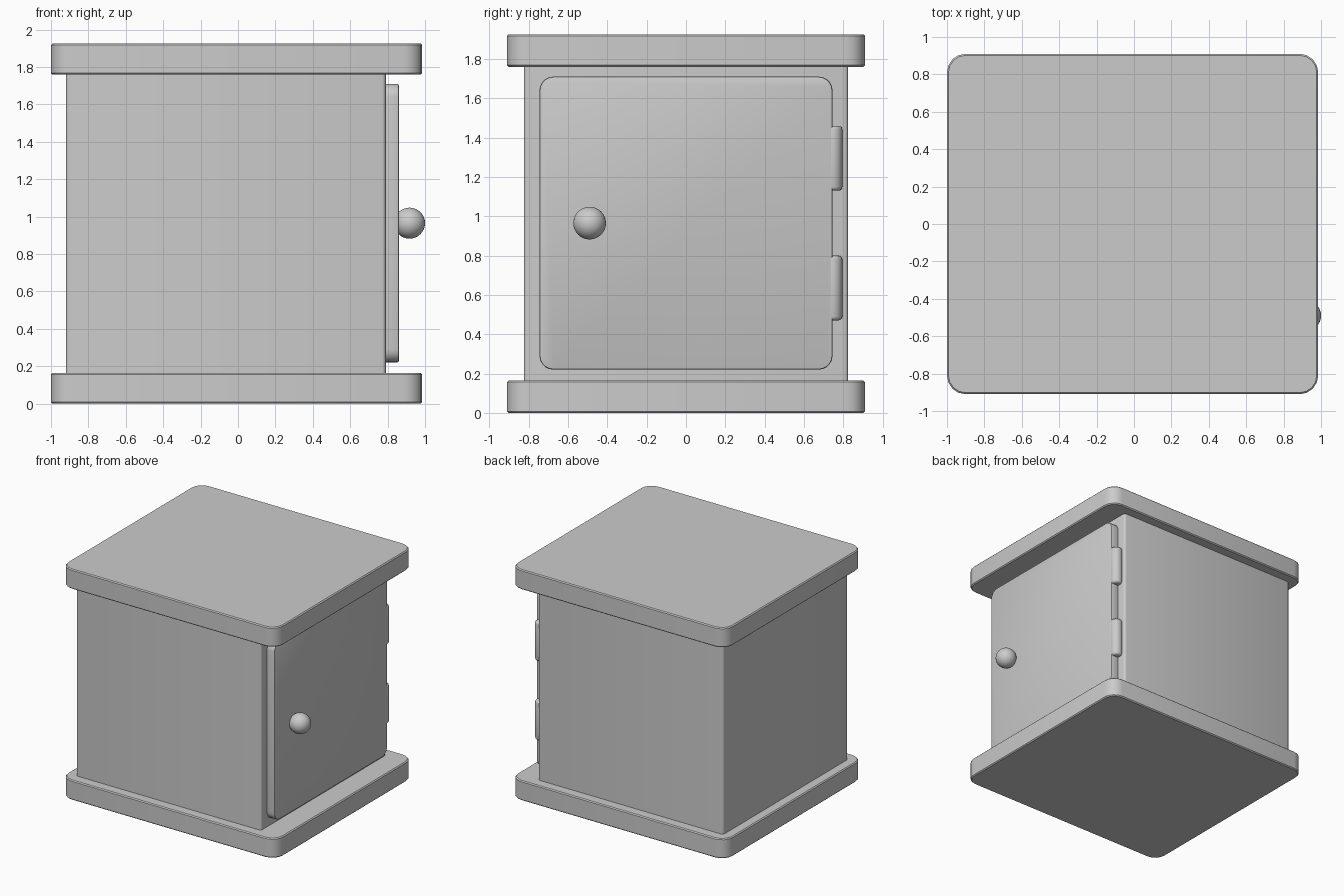
import bpy, bmesh, math
from mathutils import Matrix

if "Cube" in bpy.data.objects:
    bpy.data.objects.remove(bpy.data.objects["Cube"])


def finish(bm, name, smooth=True):
    bmesh.ops.recalc_face_normals(bm, faces=bm.faces)
    me = bpy.data.meshes.new(name)
    bm.to_mesh(me)
    bm.free()
    ob = bpy.data.objects.new(name, me)
    bpy.context.collection.objects.link(ob)
    bpy.ops.object.select_all(action='DESELECT')
    ob.select_set(True)
    bpy.context.view_layer.objects.active = ob
    if smooth:
        bpy.ops.object.shade_smooth_by_angle(angle=math.radians(35))
    return ob


def rounded_box(name, lo, hi, axis, radius, segs, rim, rim_segs):
    """Box with edges along one axis rounded, then its end rims bevelled."""
    bm = bmesh.new()
    size = [b - a for a, b in zip(lo, hi)]
    mid = [(a + b) / 2 for a, b in zip(lo, hi)]
    bmesh.ops.create_cube(bm, size=1, matrix=Matrix.Translation(mid) @ Matrix.Diagonal((*size, 1)))
    along = [e for e in bm.edges
             if abs(e.verts[0].co[axis] - e.verts[1].co[axis]) > 1e-4]
    bmesh.ops.bevel(bm, geom=along, offset=radius, segments=segs,
                    profile=0.5, affect='EDGES')
    rims = [e for e in bm.edges
            if abs(e.verts[0].co[axis] - e.verts[1].co[axis]) < 1e-4]
    if rim:
        bmesh.ops.bevel(bm, geom=rims, offset=rim, segments=rim_segs,
                        profile=0.5, affect='EDGES')
    return finish(bm, name)


# Base and top slabs
for name, z in (("base_slab", 0.0), ("top_slab", 1.76)):
    rounded_box(name, (-1.0, -0.91, z), (0.985, 0.91, z + 0.165), 2, 0.1, 4, 0.008, 1)

# Cabinet body
rounded_box("cabinet_body", (-0.92, -0.825, 0.15), (0.79, 0.825, 1.775), 2, 0.02, 3, 0, 1)

# Door panel on the +x side
rounded_box("door", (0.77, -0.745, 0.22), (0.86, 0.745, 1.71), 0, 0.07, 5, 0.01, 2)

# Round knob
bm = bmesh.new()
bmesh.ops.create_uvsphere(bm, u_segments=32, v_segments=16, radius=0.083,
                          matrix=Matrix.Translation((0.917, -0.49, 0.965)))
finish(bm, "door_knob")

# Hinge barrels with rounded ends
for name, z in (("lower_hinge", 0.635), ("upper_hinge", 1.295)):
    bm = bmesh.new()
    bmesh.ops.create_cone(bm, cap_ends=True, segments=24, radius1=0.05, radius2=0.05,
                          depth=0.33, matrix=Matrix.Translation((0.81, 0.745, z)))
    rims = [e for e in bm.edges if abs(e.verts[0].co.z - e.verts[1].co.z) < 1e-4]
    bmesh.ops.bevel(bm, geom=rims, offset=0.02, segments=3, profile=0.5, affect='EDGES')
    finish(bm, name)
